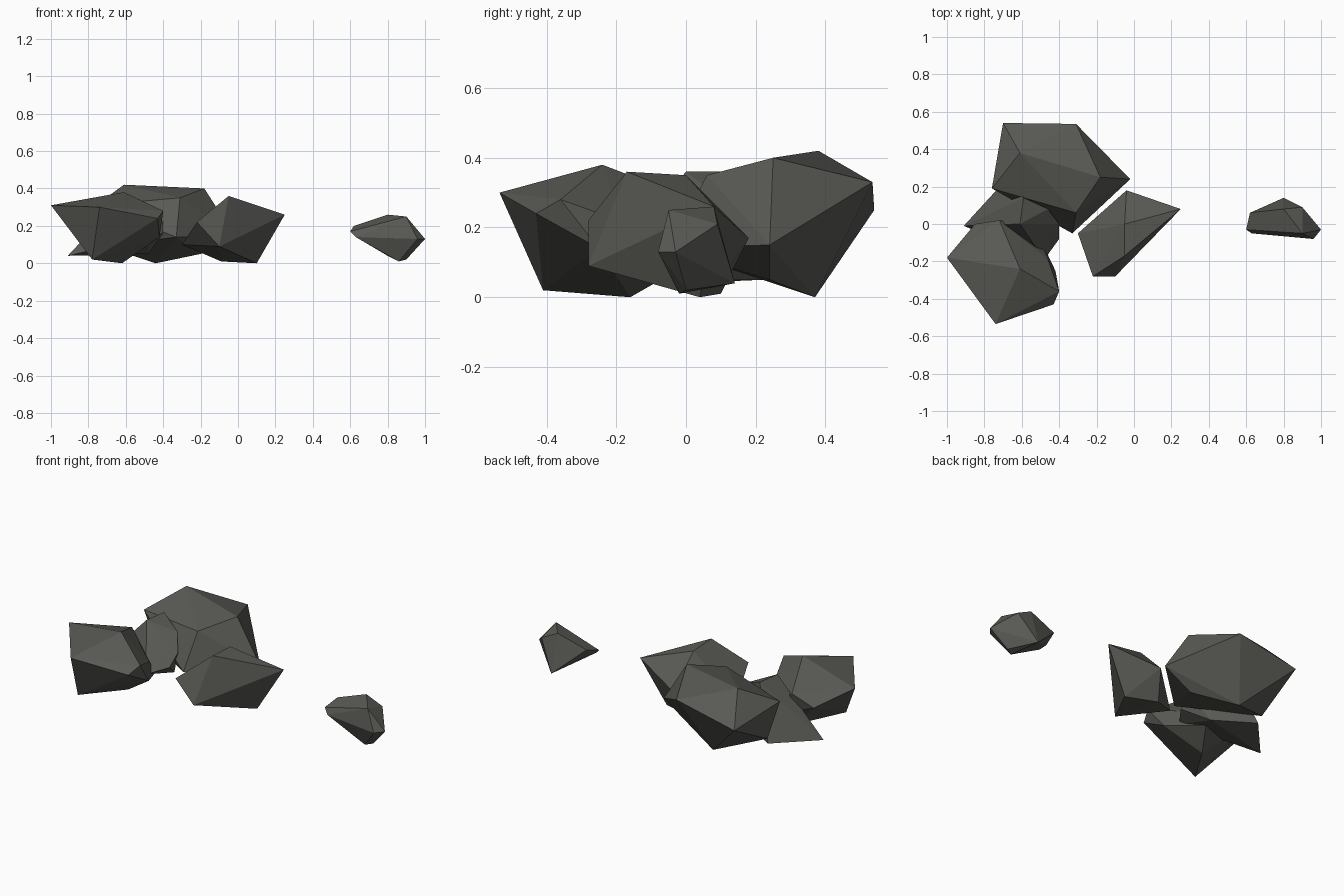
import bpy
import bmesh

# Remove the default cube
default_cube = bpy.data.objects.get("Cube")
if default_cube is not None:
    bpy.data.objects.remove(default_cube, do_unlink=True)


def make_material(name, colour):
    material = bpy.data.materials.new(name)
    material.use_nodes = True
    material.diffuse_color = colour
    shader = next(node for node in material.node_tree.nodes
                  if node.type == 'BSDF_PRINCIPLED')
    shader.inputs["Base Color"].default_value = colour
    shader.inputs["Roughness"].default_value = 0.9
    return material


def make_rock(name, corners, material):
    """Wrap a faceted convex boulder around a handful of corner points."""
    bm = bmesh.new()
    for corner in corners:
        bm.verts.new(corner)
    hull = bmesh.ops.convex_hull(bm, input=bm.verts[:])

    # Drop any corner that ended up inside the hull
    leftovers = hull["geom_interior"] + hull["geom_unused"]
    inside = {item for item in leftovers
              if isinstance(item, bmesh.types.BMVert)}
    bmesh.ops.delete(bm, geom=list(inside), context='VERTS')

    # Merge nearly coplanar triangles into broad chiselled facets
    bmesh.ops.dissolve_limit(bm, angle_limit=0.05,
                             verts=bm.verts[:], edges=bm.edges[:])
    bmesh.ops.recalc_face_normals(bm, faces=bm.faces[:])

    mesh = bpy.data.meshes.new(name)
    bm.to_mesh(mesh)
    bm.free()
    mesh.materials.append(material)
    rock = bpy.data.objects.new(name, mesh)
    bpy.context.scene.collection.objects.link(rock)
    return rock


stone = make_material("dark_grey_stone", (0.1, 0.1, 0.09, 1))

# Large boulder at the back
make_rock("back_boulder", [
    (-.7, .54, .25), (-.31, .535, .33), (-.02, .24, .15),
    (-.18, .25, .4), (-.61, .38, .42), (-.31, .06, .35),
    (-.76, .19, .31), (-.33, -.05, .14), (-.44, .37, 0),
    (-.2, .24, .05), (-.71, .24, .09),
], stone)

# Boulder at the front on the outer side
make_rock("front_boulder", [
    (-1, -.18, .31), (-.74, -.535, .3), (-.61, -.24, .38),
    (-.4, -.36, .28), (-.43, -.43, .24), (-.46, -.19, .22),
    (-.72, .02, .28), (-.85, 0, .22), (-.78, -.41, .02),
    (-.62, -.16, 0), (-.42, -.25, .14), (-.53, -.02, .08),
], stone)

# Wedge of stone filling the gap between the two boulders
make_rock("middle_wedge", [
    (-.91, -.01, .04), (-.7, .22, .05), (-.59, .14, .36),
    (-.61, 0, .36), (-.46, .08, .3), (-.4, 0, .22),
    (-.4, -.08, .16), (-.48, -.19, .14), (-.48, .08, .05),
], stone)

# Pointed rock at the middle of the group
make_rock("pointed_rock", [
    (-.04, .18, .17), (.25, .08, .26), (-.05, 0, .35),
    (-.05, -.17, .36), (-.1, -.28, .09), (-.22, -.28, .22),
    (-.3, -.05, .1), (.1, .04, 0), (-.09, .1, .01),
], stone)

# Small stone lying apart from the others
make_rock("small_stone", [
    (.8, .14, .04), (.62, .06, .2), (.6, -.03, .17),
    (.63, -.05, .14), (.8, .08, .26), (.9, -.05, .25),
    (.9, .09, .21), (.96, -.08, .13), (1, -.03, .13),
    (.86, -.02, .01), (.9, 0, .02),
], stone)
